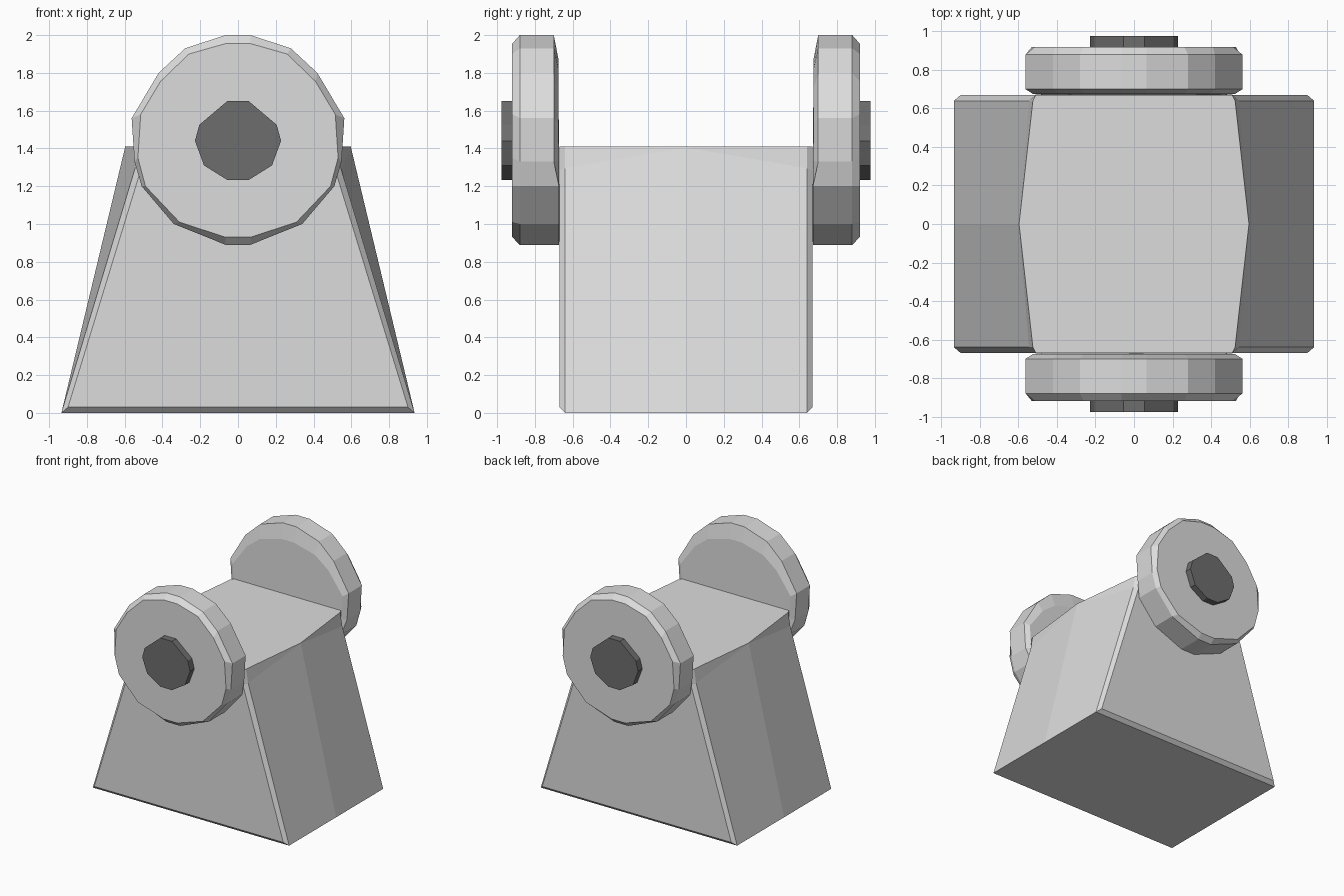
import bpy, bmesh

if "Cube" in bpy.data.objects:
    bpy.data.objects.remove(bpy.data.objects["Cube"])


def material(name, v):
    m = bpy.data.materials.new(name)
    m.diffuse_color = (v, v, v, 1)
    m.use_nodes = True
    m.node_tree.nodes["Principled BSDF"].inputs["Base Color"].default_value = m.diffuse_color
    return m


light = material("light grey", 0.72)
dark = material("dark grey", 0.155)


def loft(name, rings, mat, mirror=False):
    """Skin a list of matching closed rings and cap both ends."""
    bm = bmesh.new()
    vs = [[bm.verts.new(p) for p in r] for r in rings]
    for a, b in zip(vs, vs[1:]):
        n = len(a)
        for i in range(n):
            j = (i + 1) % n
            bm.faces.new((a[i], a[j], b[j], b[i]))
    bm.faces.new(vs[0])
    bm.faces.new(vs[-1])
    bmesh.ops.remove_doubles(bm, verts=bm.verts, dist=0.0001)
    bmesh.ops.recalc_face_normals(bm, faces=bm.faces)
    me = bpy.data.meshes.new(name)
    bm.to_mesh(me)
    bm.free()
    me.materials.append(mat)
    ob = bpy.data.objects.new(name, me)
    bpy.context.collection.objects.link(ob)
    if mirror:
        mod = ob.modifiers.new("Mirror", "MIRROR")
        mod.use_axis = (False, True, False)
        mod.use_clip = False
    return ob


def both(half):
    """Complete a half outline (top to bottom, +x) with its mirror image."""
    return half + [(-x, z) for x, z in reversed(half)]


def ring(outline, y):
    return [(x, y, z) for x, z in outline]


# Tapered body: flat top, shoulders pinched in towards both ends
def section(y, top, mid, mid_z, base, base_z):
    return ring(both([(top, 1.41), (mid, mid_z), (base, base_z)]), y)


end = (0.51, 0.515, 1.285, 0.90, 0.03)
near = (0.525, 0.545, 1.295, 0.935, 0)
loft("tapered_body", [
    section(-0.67, *end), section(-0.64, *near),
    section(0, 0.597, 0.598, 1.405, 0.935, 0),
    section(0.64, *near), section(0.67, *end)], light)

# End discs with chamfered rims and a sloped inner upper edge
rim = both([(0.066, 2.0), (0.28, 1.93), (0.42, 1.80), (0.563, 1.56),
            (0.548, 1.33), (0.51, 1.20), (0.34, 1.0), (0.066, 0.89)])
face = both([(0.066, 1.955), (0.26, 1.90), (0.41, 1.755), (0.515, 1.58),
             (0.53, 1.35), (0.49, 1.20), (0.31, 1.01), (0.066, 0.93)])
inner_rim = [(x, 0.70 if z > 1.25 else 0.672, z) for x, z in rim]
inner_face = [(x * 0.93, 0.675 if z > 1.25 else 0.671,
               1.445 + (z - 1.445) * (0.77 if z > 1.445 else 0.97)) for x, z in rim]
loft("end_disc", [ring(face, 0.92), ring(rim, 0.88), inner_rim, inner_face],
     light, mirror=True)

# Dark ten-sided hub plates
hub = both([(0.055, 1.652), (0.205, 1.525), (0.228, 1.44),
            (0.18, 1.31), (0.055, 1.232)])
loft("hub_plate", [ring(hub, 0.90), ring(hub, 0.977)], dark, mirror=True)
